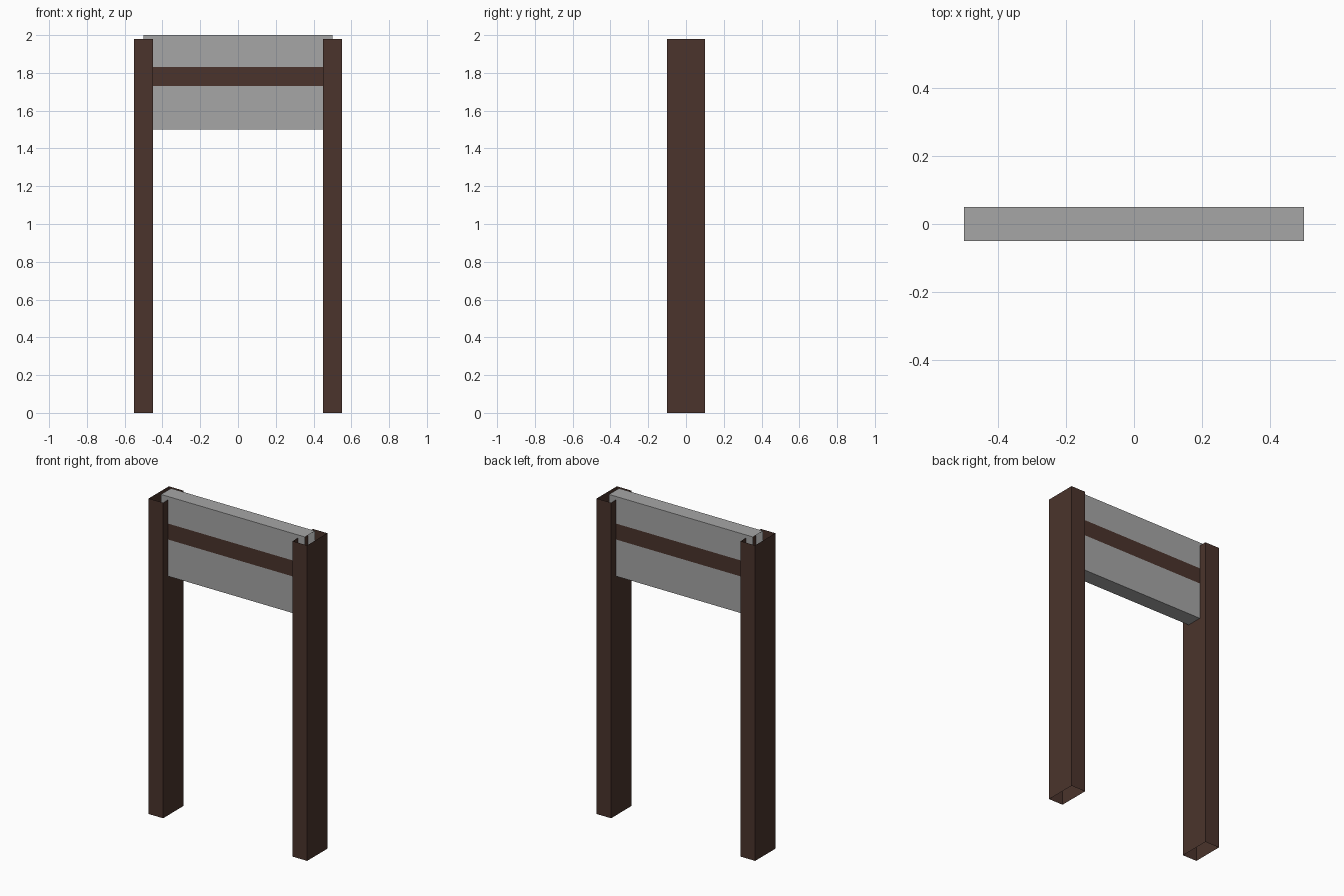
import bpy
import bmesh

if "Cube" in bpy.data.objects:
    bpy.data.objects.remove(bpy.data.objects["Cube"])


def material(name, rgb):
    m = bpy.data.materials.new(name)
    m.diffuse_color = (*rgb, 1.0)
    m.use_nodes = True
    m.node_tree.nodes["Principled BSDF"].inputs["Base Color"].default_value = m.diffuse_color
    return m


BROWN = material("dark brown wood", (0.069, 0.034, 0.025))
GREY = material("grey panel", (0.381, 0.381, 0.381))


def box(name, lo, hi, mats, open_axis, cuts=()):
    """Box without end faces along open_axis, optionally cut at given heights."""
    bm = bmesh.new()
    bmesh.ops.create_cube(bm, size=1.0)
    for v in bm.verts:
        for i in range(3):
            v.co[i] = lo[i] if v.co[i] < 0 else hi[i]
    bm.normal_update()
    ends = [f for f in bm.faces if abs(f.normal[open_axis]) > 0.9]
    bmesh.ops.delete(bm, geom=ends, context='FACES_ONLY')
    for z in cuts:
        bmesh.ops.bisect_plane(bm, geom=bm.verts[:] + bm.edges[:] + bm.faces[:],
                               plane_co=(0, 0, z), plane_no=(0, 0, 1))
    # faces between the two cuts form the painted crossbar
    if cuts:
        for f in bm.faces:
            if cuts[0] < f.calc_center_median().z < cuts[1] and abs(f.normal.z) < 0.5:
                f.material_index = 1
    me = bpy.data.meshes.new(name)
    bm.to_mesh(me)
    bm.free()
    for m in mats:
        me.materials.append(m)
    ob = bpy.data.objects.new(name, me)
    bpy.context.collection.objects.link(ob)
    return ob


# Two hollow posts, open at top and bottom
for side, x in (("left", -0.5), ("right", 0.5)):
    box(side + "_post", (x - 0.05, -0.1, 0), (x + 0.05, 0.1, 1.98), [BROWN], 2)

# Grey panel with brown crossbar band, open where its ends sit inside the posts
box("panel_with_crossbar", (-0.5, -0.05, 1.5), (0.5, 0.05, 2.0),
    [GREY, BROWN], 0, cuts=(1.73, 1.83))
